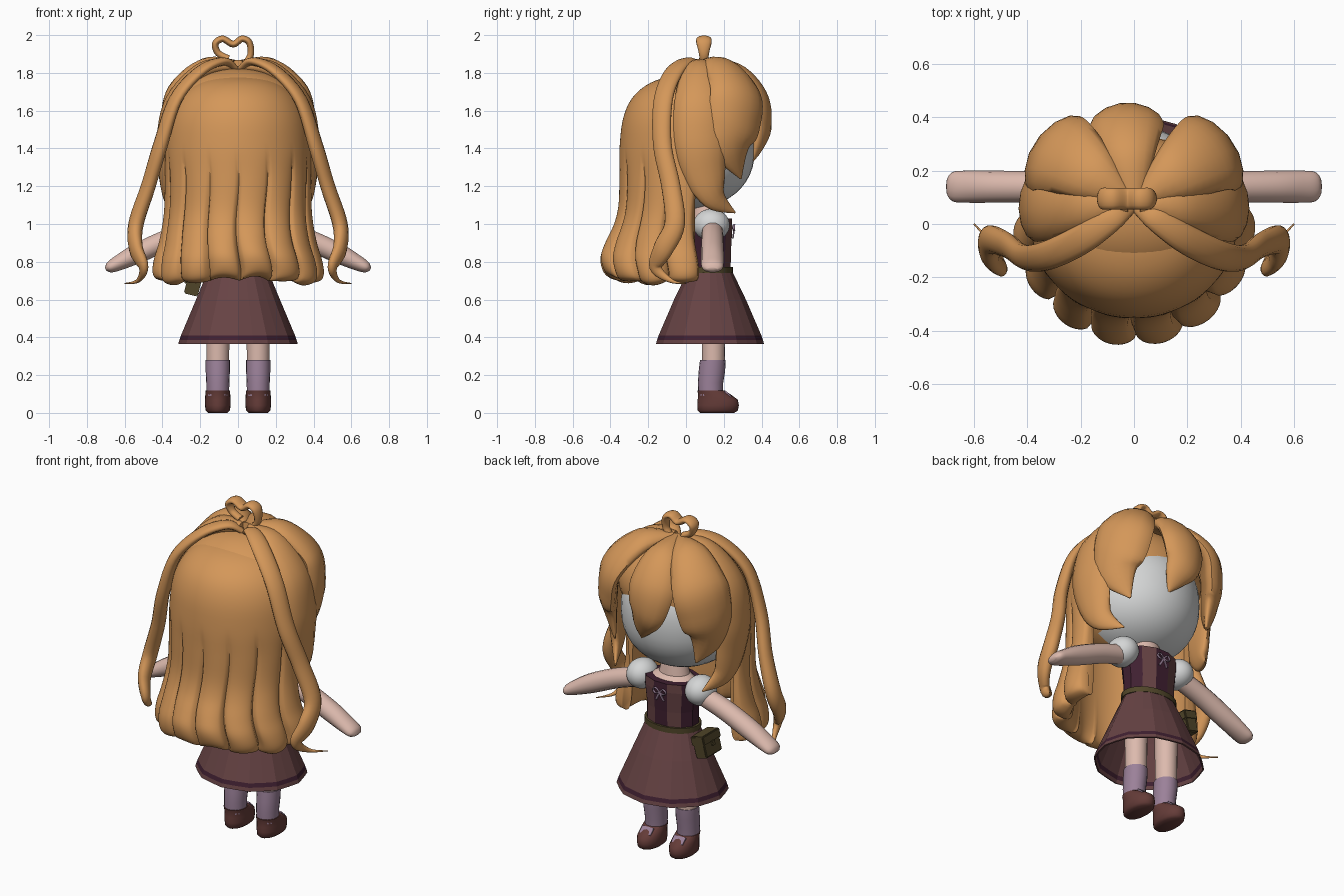
import bpy, bmesh, math
from mathutils import Vector, Matrix

def mat(name, r, g, b):
    m = bpy.data.materials.new(name)
    m.diffuse_color = (r, g, b, 1)
    return m

HAIR = mat("amber_hair", 0.66, 0.31, 0.10)
WHITE = mat("white", 0.66, 0.67, 0.67)
SKIN = mat("skin", 0.72, 0.49, 0.42)
SKIRT = mat("brown_cloth", 0.135, 0.056, 0.058)
PLUM = mat("dark_plum", 0.05, 0.014, 0.03)
SOCK = mat("lavender", 0.33, 0.22, 0.32)
SHOE = mat("shoe_brown", 0.13, 0.045, 0.04)
OLIVE = mat("olive_leather", 0.08, 0.06, 0.022)

def finish(name, bm, mats, angle=40):
    bmesh.ops.recalc_face_normals(bm, faces=bm.faces[:])
    me = bpy.data.meshes.new(name)
    bm.to_mesh(me)
    bm.free()
    for m in mats:
        me.materials.append(m)
    for p in me.polygons:
        p.use_smooth = angle > 0
    if angle > 0:
        me.set_sharp_from_angle(angle=math.radians(angle))
    ob = bpy.data.objects.new(name, me)
    bpy.context.collection.objects.link(ob)
    return ob

def smooth_rows(rows, sub):
    """Catmull-Rom resampling of tuples of any length."""
    out, n = [], len(rows)
    for i in range(n - 1):
        a, b, c, d = rows[max(i - 1, 0)], rows[i], rows[i + 1], rows[min(i + 2, n - 1)]
        for k in range(sub):
            t = k / sub
            out.append([0.5 * (2 * q + (r - p) * t + (2 * p - 5 * q + 4 * r - s) * t * t
                        + (3 * q - p - 3 * r + s) * t ** 3) for p, q, r, s in zip(a, b, c, d)])
    return out + [list(rows[-1])]

def skin_rings(bm, rings, caps=True):
    vs = [[bm.verts.new(p) for p in ring] for ring in rings]
    n = len(vs[0])
    for a, b in zip(vs, vs[1:]):
        for j in range(n):
            bm.faces.new((a[j], a[(j + 1) % n], b[(j + 1) % n], b[j]))
    if caps:
        bm.faces.new(vs[0])
        bm.faces.new(vs[-1])

def loft(name, rings, mats, n=20, angle=40, caps=True, turn=0.0, pleat=0.0, rule=None):
    """Stack of horizontal ellipses given as (x, y, z, rx, ry)."""
    bm = bmesh.new()
    pts = []
    for x, y, z, rx, ry in rings:
        ring = []
        for j in range(n):
            a = 2 * math.pi * j / n + turn
            k = 1 - pleat * (j % 2)
            ring.append((x + rx * k * math.cos(a), y + ry * k * math.sin(a), z))
        pts.append(ring)
    skin_rings(bm, pts, caps)
    if rule:
        for f in bm.faces:
            f.material_index = rule(f.calc_center_median())
    return finish(name, bm, mats, angle)

def sweep(name, rows, mats, side=None, bend=0.0, n=14, sub=6):
    """Flattened tube through (x, y, z, half width, half thickness)."""
    rows = smooth_rows(rows, sub)
    ps = [Vector(r[:3]) for r in rows]
    bm, rings = bmesh.new(), []
    for i, r in enumerate(rows):
        t = (ps[min(i + 1, len(ps) - 1)] - ps[max(i - 1, 0)]).normalized()
        if side:
            s = Vector(side)
        else:
            s = t.cross(ps[i] - Vector((0, 0.04, min(ps[i].z, 1.4)))).normalized()
        nrm = s.cross(t).normalized()
        w, h = max(r[3], 0.003), max(r[4], 0.003)
        ring = []
        for j in range(n):
            a = 2 * math.pi * j / n
            u = w * math.cos(a)
            ring.append(ps[i] + s * u + nrm * (h * math.sin(a) - bend * u * u))
        rings.append(ring)
    skin_rings(bm, rings)
    return finish(name, bm, mats, 60)

def box(name, size, matrix, m, bevel=0.0):
    bm = bmesh.new()
    bmesh.ops.create_cube(bm, size=1, matrix=matrix @ Matrix.Diagonal((*size, 1)))
    if bevel:
        bmesh.ops.bevel(bm, geom=bm.edges[:], offset=bevel, segments=2, affect='EDGES')
    return finish(name, bm, [m], 30)

def ball(name, centre, radii, mats, rule=None, squash=1.0, tilt=0.0):
    bm = bmesh.new()
    bmesh.ops.create_uvsphere(bm, u_segments=40, v_segments=24, radius=1)
    for v in bm.verts:
        z = math.copysign(abs(v.co.z) ** squash, v.co.z)
        v.co = Vector((v.co.x * radii[0], v.co.y * radii[1], z * radii[2]))
    bmesh.ops.transform(bm, verts=bm.verts[:], matrix=Matrix.Translation(centre) @ Matrix.Rotation(tilt, 4, 'Y'))
    if rule:
        for f in bm.faces:
            f.material_index = rule(f.calc_center_median())
    return finish(name, bm, mats, 60)

# Head: blank face, with a hair-coloured scalp over it
ball("head", (0, 0.02, 1.405), (0.345, 0.345, 0.325), [WHITE, HAIR],
     lambda c: int(c.z > 1.66 or c.y < 0.0), squash=0.85)
ball("scalp", (0, 0.05, 1.56), (0.37, 0.28, 0.262), [HAIR])

# Back hair: cap flowing into curled locks; rows are (z, rx, ry, groove depth)
profile = [(1.785, 0.005, 0.005, 0), (1.775, 0.13, 0.11, 0), (1.735, 0.235, 0.21, 0),
           (1.66, 0.315, 0.29, 0), (1.55, 0.365, 0.335, 0), (1.40, 0.385, 0.352, 0),
           (1.25, 0.388, 0.356, 0.05), (1.10, 0.39, 0.362, 0.08), (1.0, 0.40, 0.385, 0.10),
           (0.9, 0.42, 0.43, 0.12), (0.82, 0.445, 0.458, 0.14), (0.75, 0.455, 0.45, 0.15),
           (0.71, 0.435, 0.42, 0.12), (0.705, 0.37, 0.36, 0.05), (0.78, 0.34, 0.33, 0.02),
           (1.0, 0.33, 0.32, 0), (1.3, 0.32, 0.31, 0)]
bm, grid, LOCKS, COLS = bmesh.new(), [], 8, 112
for z, rx, ry, groove in smooth_rows(profile, 4):
    row = []
    for j in range(COLS + 1):
        u = j / COLS
        g = abs(math.sin(math.pi * LOCKS * u))
        k = 1 - max(groove, 0) * (1 - g ** 0.35)
        a = math.radians(-98 + 196 * u) + 0.3 * max(groove, 0) * math.sin(z * 11)
        lift = 0.025 * math.sin(5 * int(u * LOCKS * 0.999)) * g * min(max((1.0 - z) / 0.25, 0), 1)
        row.append(bm.verts.new((rx * k * math.sin(a), -ry * k * math.cos(a), z + lift)))
    grid.append(row)
for a, b in zip(grid, grid[1:]):
    for j in range(COLS):
        bm.faces.new((a[j], a[j + 1], b[j + 1], b[j]))
for j in (0, COLS):
    bm.faces.new([r[j] for r in grid])
finish("back_hair", bm, [HAIR], 60)

# Fringe: middle lock, then paired front, side and trailing locks
sweep("middle_fringe", [(0, 0.08, 1.84, 0.04, 0.03), (-0.02, 0.26, 1.81, 0.10, 0.045),
      (-0.03, 0.38, 1.68, 0.14, 0.05), (-0.02, 0.41, 1.53, 0.12, 0.045),
      (0.02, 0.385, 1.42, 0.07, 0.03), (0.05, 0.35, 1.33, 0.005, 0.005)], [HAIR], bend=1.2)
for s, side in ((1, "right"), (-1, "left")):
    def mir(rows):
        return [(s * r[0], *r[1:]) for r in rows]
    sweep(side + "_front_lock", mir([(0.02, 0.09, 1.84, 0.03, 0.03), (0.16, 0.19, 1.83, 0.11, 0.05),
          (0.29, 0.275, 1.70, 0.16, 0.055), (0.33, 0.27, 1.54, 0.16, 0.055),
          (0.33, 0.25, 1.40, 0.12, 0.04), (0.27, 0.29, 1.24, 0.006, 0.005)]), [HAIR], bend=1.0)
    sweep(side + "_side_lock", mir([(0.02, 0.07, 1.84, 0.03, 0.03), (0.18, 0.08, 1.81, 0.10, 0.05),
          (0.335, 0.08, 1.65, 0.14, 0.05), (0.385, 0.08, 1.45, 0.14, 0.045),
          (0.38, 0.10, 1.28, 0.115, 0.04), (0.355, 0.15, 1.14, 0.07, 0.03),
          (0.29, 0.26, 1.06, 0.004, 0.004)]), [HAIR], bend=1.0)
    sweep(side + "_long_strand", mir([(0.01, 0.06, 1.82, 0.02, 0.015), (0.08, 0.02, 1.86, 0.045, 0.022),
          (0.2, -0.06, 1.81, 0.055, 0.026), (0.33, -0.12, 1.66, 0.055, 0.03), (0.41, -0.125, 1.42, 0.052, 0.036),
          (0.475, -0.08, 1.2, 0.052, 0.038), (0.54, -0.06, 1.0, 0.055, 0.04), (0.54, -0.12, 0.87, 0.055, 0.035),
          (0.50, -0.16, 0.77, 0.035, 0.024), (0.53, -0.08, 0.70, 0.012, 0.01),
          (0.6, 0.0, 0.685, 0.002, 0.002)]), [HAIR])

# Heart-shaped curl on the crown
heart = [(0.02, 1.83), (0.065, 1.89), (0.06, 1.96), (0.02, 1.98), (-0.025, 1.952),
         (-0.08, 1.98), (-0.12, 1.955), (-0.105, 1.905), (-0.05, 1.875)]
sweep("heart_curl", [(x, 0.095, z, 0.025 + 0.015 * (1 < i < 7), 0.018) for i, (x, z) in enumerate(heart)],
      [HAIR], side=(0, 1, 0))

# Neck and chest, vest with lighter front panels, belt
loft("neck_and_chest", [(0, 0.12, 0.9, 0.145, 0.10), (0, 0.12, 1.02, 0.14, 0.10),
     (0, 0.11, 1.05, 0.09, 0.07), (0, 0.10, 1.18, 0.06, 0.06)], [SKIN])
loft("vest", [(0, 0.125, 0.75, 0.158, 0.115), (0, 0.125, 0.86, 0.158, 0.117),
     (0, 0.125, 0.98, 0.172, 0.125), (0, 0.125, 1.03, 0.168, 0.122)], [PLUM, SKIRT], n=12, angle=0,
     turn=math.pi / 12, rule=lambda c: int(c.y > 0.19 and 0.04 < abs(c.x) < 0.11))
loft("belt", [(0, 0.125, z, 0.168, 0.125) for z in (0.74, 0.772)], [OLIVE], n=24)

# Pleated skirt with a dark hem band, open underneath
skirt = loft("skirt", [(0, 0.127, 0.745, 0.162, 0.12), (0, 0.127, 0.60, 0.222, 0.19),
             (0, 0.127, 0.41, 0.302, 0.272), (0, 0.127, 0.387, 0.31, 0.28), (0, 0.127, 0.366, 0.316, 0.286)],
             [SKIRT, PLUM], n=24, angle=0, caps=False, pleat=0.025,
             rule=lambda c: int(0.388 < c.z < 0.409))
mod = skirt.modifiers.new("thickness", 'SOLIDIFY')
mod.thickness, mod.offset = 0.008, -1

# Bow on the vest
for s, side in ((1, "right"), (-1, "left")):
    sweep(side + "_bow_loop", [(0, 0.253, 0.975, 0.004, 0.005), (s * 0.025, 0.255, 0.997, 0.006, 0.005),
          (s * 0.042, 0.253, 0.98, 0.006, 0.005), (s * 0.025, 0.255, 0.966, 0.006, 0.005),
          (0, 0.253, 0.975, 0.004, 0.005)], [SOCK], side=(0, 1, 0), n=6, sub=3)
    sweep(side + "_bow_tail", [(0, 0.253, 0.975, 0.004, 0.006), (s * 0.012, 0.252, 0.95, 0.004, 0.007),
          (s * 0.026, 0.248, 0.925, 0.004, 0.007)], [SOCK], side=(0, 1, 0), n=6, sub=3)

# Arms, puffed sleeves, legs, socks and shoes
for s, side in ((1, "right"), (-1, "left")):
    sweep(side + "_arm", [(s * 0.16, 0.14, 0.985, 0.055, 0.055), (s * 0.35, 0.14, 0.925, 0.058, 0.056),
          (s * 0.52, 0.14, 0.85, 0.06, 0.055), (s * 0.63, 0.14, 0.795, 0.06, 0.042),
          (s * 0.68, 0.14, 0.77, 0.055, 0.03), (s * 0.70, 0.14, 0.76, 0.03, 0.01)], [SKIN], side=(0, 1, 0))
    ball(side + "_sleeve", (s * 0.195, 0.135, 0.995), (0.085, 0.096, 0.085), [WHITE], tilt=s * 0.4)
    x = s * 0.107
    loft(side + "_leg", [(x, 0.145, 0.27, 0.06, 0.06), (x, 0.145, 0.64, 0.064, 0.066)], [SKIN])
    loft(side + "_sock", [(x, 0.13, 0.09, 0.06, 0.065), (x, 0.13, 0.16, 0.061, 0.067),
         (x, 0.137, 0.22, 0.064, 0.07), (x, 0.142, 0.28, 0.064, 0.068)], [SOCK])
    loft(side + "_shoe", [(x, 0.165, 0, 0.05, 0.09), (x, 0.168, 0.012, 0.064, 0.106), (x, 0.17, 0.04, 0.068, 0.11),
         (x, 0.168, 0.07, 0.068, 0.106), (x, 0.15, 0.098, 0.066, 0.086), (x, 0.132, 0.118, 0.064, 0.072)],
         [SHOE], n=24, angle=50)
    box(side + "_instep", (0.075, 0.045, 0.009),
        Matrix.Translation((x, 0.222, 0.1)) @ Matrix.Rotation(-0.75, 4, 'X'), SOCK)

# Belt pouch with flap on the left hip
frame = Matrix.Translation((-0.235, 0.135, 0.685)) @ Matrix.Rotation(0.25, 4, 'Y')
box("pouch", (0.075, 0.15, 0.125), frame, OLIVE, 0.006)
box("pouch_flap", (0.088, 0.162, 0.055), frame @ Matrix.Translation((0, 0, 0.038)), OLIVE, 0.006)
box("pouch_clasp", (0.012, 0.025, 0.03), frame @ Matrix.Translation((-0.043, 0, 0.005)), OLIVE, 0.002)
